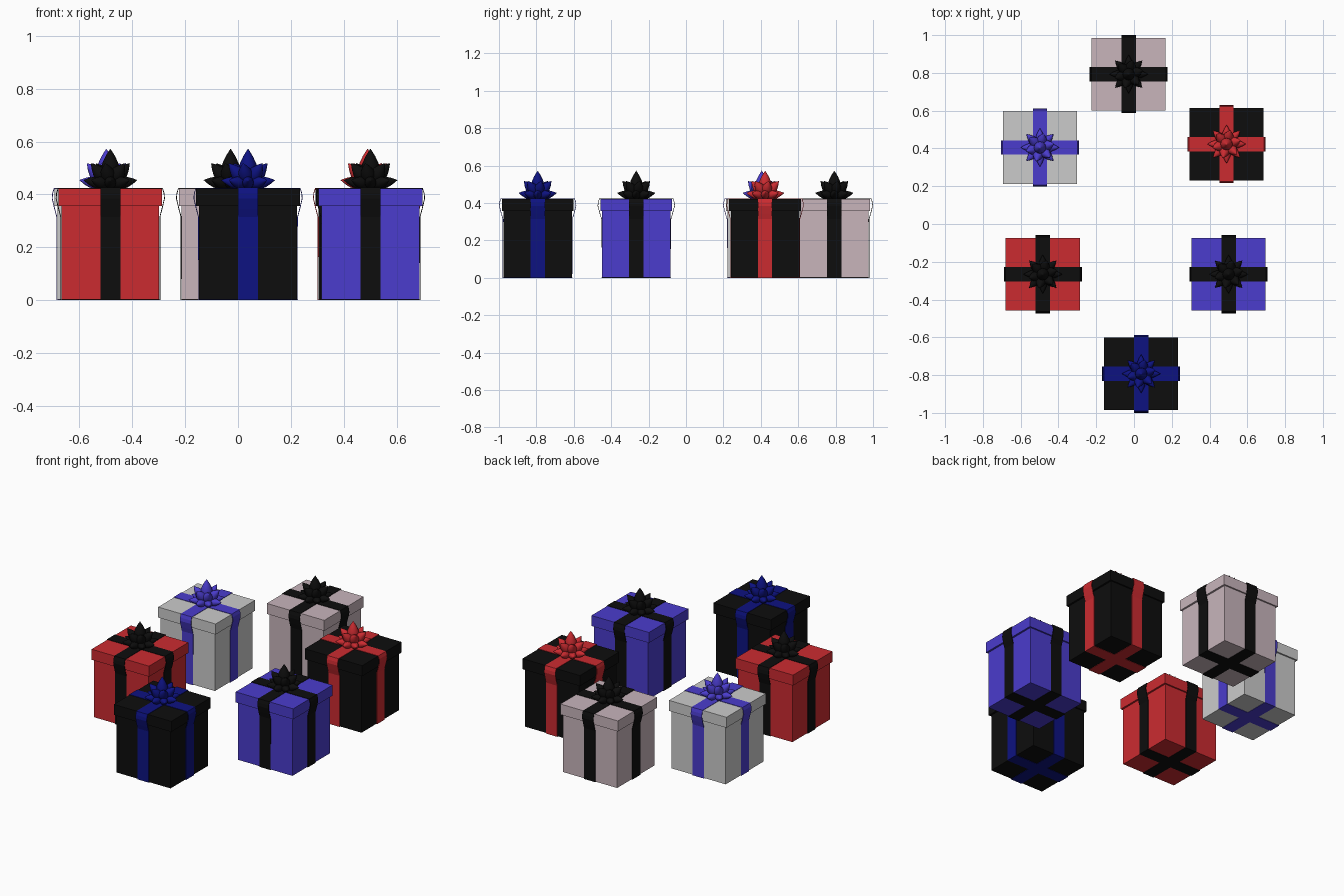
import bpy, bmesh, math
from mathutils import Matrix, Vector

if "Cube" in bpy.data.objects:
    bpy.data.objects.remove(bpy.data.objects["Cube"])


def make_mat(name, rgb):
    m = bpy.data.materials.new(name)
    m.diffuse_color = (*rgb, 1)
    m.use_nodes = True
    m.node_tree.nodes["Principled BSDF"].inputs["Base Color"].default_value = m.diffuse_color
    return m


RED = make_mat("red", (0.60, 0.024, 0.03))
BLACK = make_mat("black", (0.004, 0.004, 0.004))
VIOLET = make_mat("violet", (0.069, 0.045, 0.61))
NAVY = make_mat("navy", (0.004, 0.006, 0.22))
PINK = make_mat("pink", (0.58, 0.46, 0.50))


def add_object(name, bm, loc, mat):
    bmesh.ops.recalc_face_normals(bm, faces=bm.faces)
    me = bpy.data.meshes.new(name)
    bm.to_mesh(me)
    bm.free()
    ob = bpy.data.objects.new(name, me)
    ob.location = loc
    bpy.context.collection.objects.link(ob)
    if mat:
        me.materials.append(mat)
    return ob


def box(name, hx, hy, z0, z1, loc, mat):
    bm = bmesh.new()
    bmesh.ops.create_cube(bm, size=1, matrix=Matrix.Translation((0, 0, (z0 + z1) / 2))
                          @ Matrix.Diagonal((2 * hx, 2 * hy, z1 - z0, 1)))
    return add_object(name, bm, loc, mat)


def ribbon(name, inset, lift, along_y, loc, mat):
    # closed band around the box, flaring over the lid rim
    half = [(0.189 - inset, 0), (0.189 - inset, 0.315), (0.197 - inset / 2, 0.345),
            (0.2065, 0.385), (0.2045, 0.405), (0.198, 0.4245 + lift)]
    loop = half + [(-u, z) for u, z in reversed(half)]
    bm = bmesh.new()
    w = 0.038
    rows = []
    for u, z in loop:
        pts = [(s, u, z) if along_y else (u, s, z) for s in (-w, w)]
        rows.append([bm.verts.new(p) for p in pts])
    for i, a in enumerate(rows):
        b = rows[(i + 1) % len(rows)]
        bm.faces.new((a[0], a[1], b[1], b[0]))
    ob = add_object(name, bm, loc, mat)
    mod = ob.modifiers.new("thickness", "SOLIDIFY")
    mod.thickness = 0.003
    mod.offset = -1
    return ob


def petal(bm, direction, length, radius, origin):
    # pointed loop: narrow root, full belly, sharp tip
    prof = [(0, 0.25), (0.2, 0.7), (0.42, 1), (0.6, 0.95), (0.8, 0.55), (0.93, 0.2)]
    rot = Vector(direction).to_track_quat('Z', 'Y').to_matrix()
    n = 12
    rings = []
    for t, r in prof:
        rings.append([bm.verts.new(origin + rot @ Vector((
            r * radius * math.cos(2 * math.pi * k / n),
            r * radius * math.sin(2 * math.pi * k / n), t * length))) for k in range(n)])
    for a, b in zip(rings, rings[1:]):
        for k in range(n):
            j = (k + 1) % n
            bm.faces.new((a[k], a[j], b[j], b[k]))
    tip = bm.verts.new(origin + rot @ Vector((0, 0, length)))
    for k in range(n):
        bm.faces.new((rings[-1][k], rings[-1][(k + 1) % n], tip))
    bm.faces.new(rings[0][::-1])


def bow(name, loc, mat):
    bm = bmesh.new()
    # (count, elevation, length, radius, yaw offset, root height)
    for count, elev, length, rad, yaw, z in ((8, 10, 0.104, 0.022, 0, 0.436),
                                             (6, 47, 0.112, 0.027, 15, 0.436),
                                             (1, 90, 0.143, 0.033, 0, 0.43)):
        for i in range(count):
            a = math.radians(yaw + 360 * i / count)
            e = math.radians(elev)
            d = (math.cos(e) * math.cos(a), math.cos(e) * math.sin(a), math.sin(e))
            petal(bm, d, length, rad, Vector((0, 0, z)))
    for f in bm.faces:
        f.smooth = True
    return add_object(name, bm, loc, mat)


def gift(name, x, y, paper, trim):
    loc = (x, y, 0)
    box(name + "_body", 0.185, 0.183, 0.002, 0.36, loc, paper)
    box(name + "_lid", 0.196, 0.192, 0.357, 0.422, loc, paper)
    ribbon(name + "_ribbon_across", 0, 0, False, loc, trim)
    ribbon(name + "_ribbon_along", 0.002, 0.0008, True, loc, trim)
    bow(name + "_bow", loc, trim)


gift("pink_gift", -0.028, 0.793, PINK, BLACK)
gift("black_red_gift", 0.49, 0.423, BLACK, RED)
gift("grey_gift", -0.498, 0.405, None, VIOLET)
gift("red_gift", -0.483, -0.266, RED, BLACK)
gift("violet_gift", 0.501, -0.266, VIOLET, BLACK)
gift("black_navy_gift", 0.038, -0.793, BLACK, NAVY)
